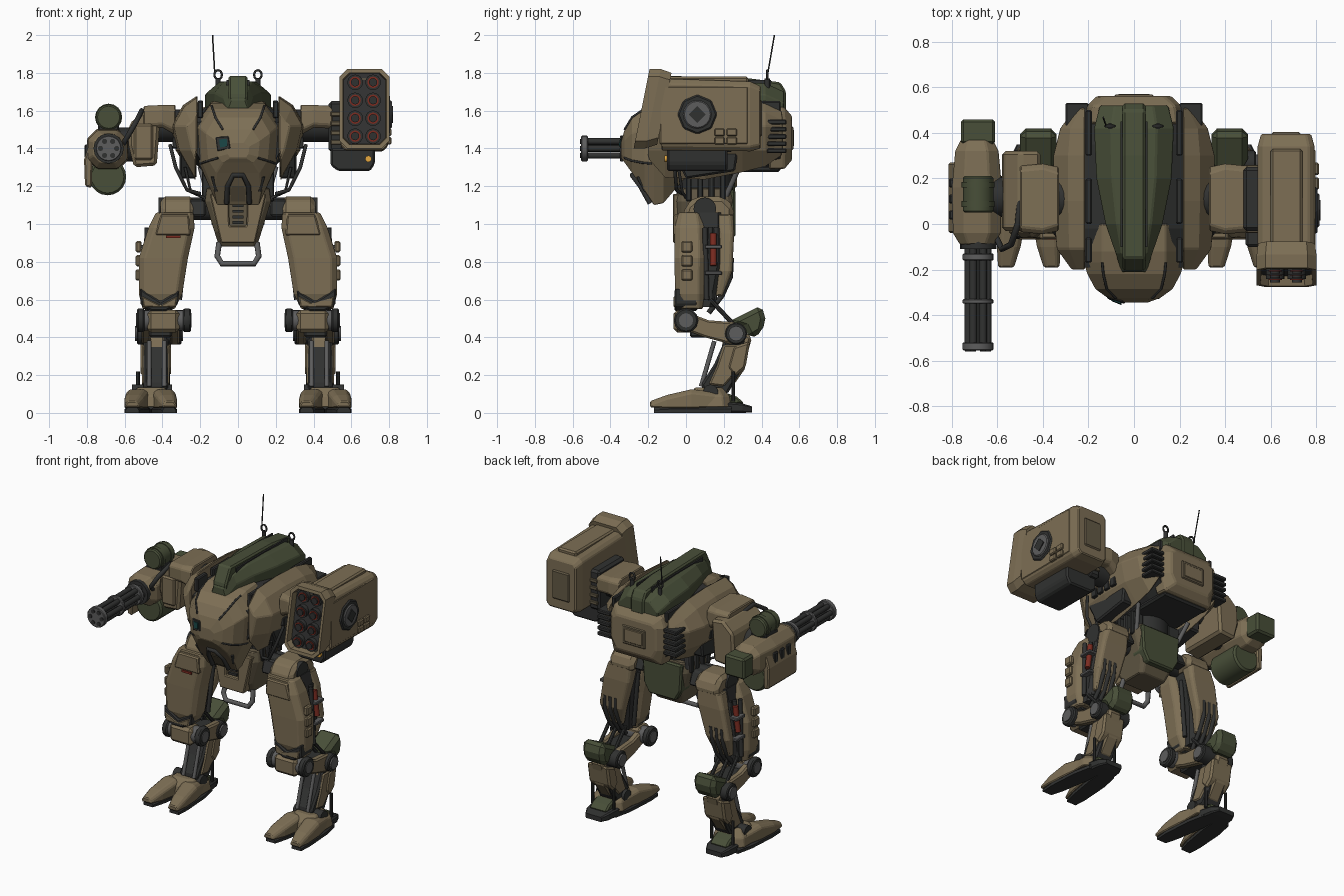
import bpy, bmesh, math
from mathutils import Vector, Matrix

COL = dict(tan=(.205, .158, .09), green=(.065, .078, .04), dark=(.03, .031, .03), steel=(.11, .11, .11),
           red=(.2, .025, .015), amber=(.8, .4, .05), glass=(.01, .06, .06), olive=(.125, .1, .06))
MAT = {}
for k, c in COL.items():
    MAT[k] = bpy.data.materials.new(k)
    MAT[k].diffuse_color = (*c, 1)

def finish(bm, name, mat, bev=0, mirror=False, smooth=False):
    bmesh.ops.recalc_face_normals(bm, faces=bm.faces)
    me = bpy.data.meshes.new(name)
    bm.to_mesh(me)
    bm.free()
    if smooth:
        me.polygons.foreach_set("use_smooth", [True] * len(me.polygons))
        me.set_sharp_from_angle(angle=.7)
    ob = bpy.data.objects.new(name, me)
    bpy.context.collection.objects.link(ob)
    me.materials.append(MAT[mat])
    if bev:
        m = ob.modifiers.new("bevel", 'BEVEL')
        m.width, m.segments, m.limit_method = bev, 1, 'ANGLE'
    if mirror:
        ob.modifiers.new("mirror", 'MIRROR').use_mirror_merge = False
    return ob

def loft(name, rings, mat, bev=0, mirror=False):
    bm = bmesh.new()
    vs = [[bm.verts.new(p) for p in r] for r in rings]
    n = len(vs[0])
    for a, b in zip(vs, vs[1:]):
        for i in range(n):
            bm.faces.new((a[i], a[(i + 1) % n], b[(i + 1) % n], b[i]))
    bm.faces.new(vs[0])
    bm.faces.new(vs[-1])
    return finish(bm, name, mat, bev, mirror)

def put(axis, a, u, v):
    return {'x': (a, u, v), 'y': (u, a, v), 'z': (u, v, a)}[axis]

def slab(name, prof, axis, a, b, mat, bev=.01, mirror=False):
    return loft(name, [[put(axis, t, *p) for p in prof] for t in (a, b)], mat, bev, mirror)

def octo(axis, a, cu, cv, hu, hv, c=.35):
    k = min(hu, hv) * c
    return [put(axis, a, cu + u, cv + v) for u, v in ((-hu + k, -hv), (hu - k, -hv), (hu, -hv + k), (hu, hv - k),
            (hu - k, hv), (-hu + k, hv), (-hu, hv - k), (-hu, -hv + k))]

def octloft(name, axis, rows, mat, mirror=False, c=.35, bev=0):
    return loft(name, [octo(axis, *r, c) for r in rows], mat, bev, mirror)

def sym(half, y):
    return [(x, y, z) for x, z in half] + [(-x, y, z) for x, z in reversed(half)]

def boxes(name, items, mat, bev=.005, mirror=False):
    bm = bmesh.new()
    for x0, x1, y0, y1, z0, z1 in items:
        bmesh.ops.create_cube(bm, size=1, matrix=Matrix.Translation(((x0 + x1) / 2, (y0 + y1) / 2, (z0 + z1) / 2))
                              @ Matrix.Diagonal((x1 - x0, y1 - y0, z1 - z0, 1)))
    return finish(bm, name, mat, bev, mirror)

def rods(name, items, mat, n=16, mirror=False, bev=0):
    bm = bmesh.new()
    for p, q, r in items:
        p, q = Vector(p), Vector(q)
        m = Matrix.Translation((p + q) / 2) @ (q - p).to_track_quat('Z', 'Y').to_matrix().to_4x4()
        bmesh.ops.create_cone(bm, cap_ends=True, segments=n, radius1=r, radius2=r, depth=(q - p).length, matrix=m)
    return finish(bm, name, mat, bev, mirror, n > 8)

def tube(name, pts, r, mat, mirror=False, cyclic=False):
    cu = bpy.data.curves.new(name, 'CURVE')
    cu.dimensions, cu.bevel_depth, cu.bevel_resolution, cu.use_fill_caps = '3D', r, 2, True
    s = cu.splines.new('POLY')
    s.points.add(len(pts) - 1)
    for p, c in zip(s.points, pts):
        p.co = (*c, 1)
    s.use_cyclic_u = cyclic
    cu.materials.append(MAT[mat])
    ob = bpy.data.objects.new(name, cu)
    bpy.context.collection.objects.link(ob)
    if mirror:
        ob.modifiers.new("mirror", 'MIRROR')

# --- torso: dark core, nose shell, side armour, rear plate
loft("torso_core", [sym([(.13, zt), (.22, zt - .05), (w, 1.5), (w - .02, 1.38), (.15, zb)], y) for y, zt, w, zb in
     ((-.19, 1.58, .24, 1.24), (-.02, 1.64, .3, 1.27), (.35, 1.64, .3, 1.29), (.5, 1.6, .25, 1.3))], "dark")
loft("nose_shell", [sym([(a, b), (c, d), (c * .93, e), (f, g)], y) for y, a, b, c, d, e, f, g in
     ((-.345, .03, 1.43, .06, 1.41, 1.37, .04, 1.35), (-.325, .075, 1.5, .115, 1.44, 1.355, .08, 1.325),
      (-.285, .12, 1.565, .17, 1.48, 1.34, .115, 1.27), (-.22, .135, 1.61, .205, 1.51, 1.325, .125, 1.175),
      (-.17, .14, 1.625, .22, 1.52, 1.32, .11, 1.1), (-.12, .14, 1.64, .225, 1.53, 1.32, .11, 1.11),
      (.0, .14, 1.65, .21, 1.53, 1.33, .1, 1.25))], "tan", .005)
loft("side_armour", [[(x, y, z) for x, z in zip((.215, .215, a, b, b - .03, .225), (1.4, t, t - .05, 1.52, 1.39, l))]
     for y, a, b, t, l in ((-.2, .25, .275, 1.59, 1.34), (-.11, .285, .34, 1.67, 1.24), (.1, .29, .36, 1.68, 1.23),
     (.3, .29, .355, 1.67, 1.27), (.42, .28, .325, 1.64, 1.3), (.51, .235, .26, 1.6, 1.36))], "tan", .007, True)
loft("rear_plate", [sym([(a, 1.62 - d), (b, 1.55), (b, 1.4), (a, 1.29 + d)], y) for y, a, b, d in
     ((.44, .19, .22, 0), (.52, .18, .205, 0), (.562, .13, .165, .05))], "tan", .008)
boxes("rear_hatch", [(-.09, .09, .55, .568, 1.39, 1.52)], "olive", .008)
boxes("rear_hatch_panel", [(-.07, .07, .56, .572, 1.41, 1.5)], "tan", .004)
boxes("rear_louvers", [(.2, .3, .43, .532, 1.375 + i * .038, 1.4 + i * .038) for i in range(5)], "dark", .005, True)
boxes("belly_plate", [(-.17, .17, .1, .5, 1.275, 1.31)], "dark", .012)
slab("side_intake", [(-.08, 1.4), (.28, 1.42), (.26, 1.28), (.0, 1.24)], 'x', .22, .31, "dark", .01, True)

# nose details
boxes("side_vents", [(.3, .347, .0 + i * .06, .045 + i * .06, 1.4, 1.46) for i in range(4)], "dark", .004, True)
loft("cockpit_window_frame", [[(-.12, y + .02, 1.46), (-.05, y, 1.465), (-.04, y - .006, 1.4), (-.11, y + .012, 1.385)] for y in (-.345, -.29)], "dark", .004)
loft("cockpit_window", [[(-.1, y + .015, 1.448), (-.06, y, 1.45), (-.055, y - .006, 1.412), (-.095, y + .01, 1.405)] for y in (-.35, -.3)], "glass")
arch = [(-.06, -.19, 1.11), (-.055, -.24, 1.2), (-.025, -.285, 1.26), (.025, -.285, 1.26), (.055, -.24, 1.2), (.06, -.19, 1.11)]
tube("chin_arch", arch, .014, "dark")
loft("chin_plate", [[(-.04, y - .19, 1.12), (.04, y - .19, 1.12), (.035, y - .243, 1.2), (-.035, y - .243, 1.2)]
     for y in (0, .05)], "olive")
tube("nose_seam", [(.2, -.18, 1.32), (.185, -.235, 1.325), (.155, -.287, 1.335), (.105, -.325, 1.35)], .006, "dark", True)
tube("nose_slits", [(.115, -.215, 1.175), (.135, -.255, 1.25)], .009, "dark", True)
tube("canopy_seam", [(.14, -.17, 1.625), (.135, -.22, 1.61), (.12, -.285, 1.565), (.08, -.325, 1.5)], .006, "dark", True)

# --- green spine on the roof: tapering fins, dark grooves, central ridge
loft("spine_fins", [sym([(t, z), (b, z - .06), (b, 1.6)], y) for y, t, b, z in
     ((-.21, .04, .055, 1.66), (-.13, .055, .08, 1.73), (.0, .075, .125, 1.755), (.2, .095, .165, 1.755),
      (.42, .1, .175, 1.745), (.52, .085, .15, 1.7))], "green", .006)
slab("spine_ridge", [(-.2, 1.6), (-.205, 1.68), (-.15, 1.785), (.3, 1.775), (.5, 1.75), (.53, 1.7), (.53, 1.6)], 'x', -.05, .05, "green")
boxes("spine_grooves", [(.05, .06, -.1, .45, 1.7, 1.762)], "dark", 0, True)
boxes("roof_bars", [(.185, .215, -.17, -.06, 1.56, 1.65), (.185, .212, .0, .2, 1.6, 1.655), (.185, .212, .3, .5, 1.58, 1.65)], "dark", .006, True)
tube("lifting_ring", [(.105 + .02 * math.cos(i * math.pi / 6), .43, 1.79 + .024 * math.sin(i * math.pi / 6)) for i in range(12)],
     .006, "dark", True, True)
rods("ring_base", [((.105, .43, 1.7), (.105, .43, 1.77), .014)], "dark", 10, True)
rods("antenna", [((-.122, .43, 1.78), (-.135, .468, 2.0), .004)], "dark", 6)

# --- waist and pelvis
rods("waist_ring", [((0, .1, 1.16), (0, .1, 1.29), .15)], "dark", 20)
boxes("waist_ribs", [(.1, .19, .0 + i * .06, .03 + i * .06, 1.12, 1.28) for i in range(4)], "dark", .006, True)
rods("waist_pistons", [((.15, .2, 1.12), (.2, .28, 1.3), .014)], "steel", 10, True)
octloft("pelvis", 'z', [(.88, 0, .1, .1, .09), (.96, 0, .1, .125, .14), (1.12, 0, .1, .175, .15), (1.19, 0, .1, .165, .145)], "olive", c=.2, bev=.006)
slab("pelvis_front_plate", [(-.15, 1.16), (-.05, 1.16), (-.045, .99), (.045, .99), (.05, 1.16), (.15, 1.16), (.09, .9), (-.09, .9)],
     'y', -.07, .02, "tan", .006)
boxes("pelvis_grille", [(-.03, .03, -.06, .02, 1.0 + i * .03, 1.015 + i * .03) for i in range(4)], "dark", 0)
slab("pelvis_rear_box", [(-.15, 1.18), (.15, 1.18), (.14, 1.0), (.1, .93), (-.1, .93), (-.14, 1.0)], 'y', .15, .262, "green", .01)
tube("pelvis_loop", [(-.1, .02, .9), (-.11, .0, .83), (-.085, -.01, .79), (.085, -.01, .79), (.11, .0, .83), (.1, .02, .9)], .016, "steel")
rods("hip_axle", [((.1, .1, 1.08), (.42, .1, 1.08), .06)], "dark", 16, True)
tube("waist_hose", [(.2, -.02, 1.16), (.27, -.05, 1.18), (.33, -.06, 1.3), (.36, -.02, 1.42)], .01, "dark", True)
tube("waist_hose_inner", [(.18, .0, 1.14), (.25, -.02, 1.17), (.28, -.04, 1.3)], .008, "dark", True)

# --- legs
slab("hip_cap", [(-.02, 1.03), (.0, 1.1), (.05, 1.145), (.2, 1.145), (.255, 1.09), (.25, 1.02)], 'x', .23, .41, "tan", .025, True)
slab("hip_bracket", [(.0, 1.04), (.03, 1.13), (.18, 1.13), (.22, 1.04)], 'x', .17, .26, "dark", .01, True)
octloft("thigh_front", 'z', [(1.06, .335, .02, .1, .06), (.98, .352, .02, .122, .08), (.82, .395, .02, .13, .082),
        (.63, .41, .02, .115, .077), (.55, .42, .03, .085, .06)], "tan", True, .4, .006)
octloft("thigh_rear", 'z', [(1.05, .335, .2, .09, .05), (.95, .355, .215, .1, .04), (.75, .4, .21, .09, .035),
        (.62, .41, .175, .06, .02)], "tan", True, .4, .006)
octloft("thigh_core", 'z', [(1.06, .34, .1, .085, .1), (.8, .395, .1, .09, .1), (.56, .415, .07, .07, .08)], "dark", True)
slab("thigh_top_plate", [(.26, 1.05), (.41, 1.05), (.44, .94), (.25, .94)], 'y', -.066, .0, "tan", .008, True)
slab("thigh_knee_guard", [(.31, .65), (.41, .59), (.52, .66), (.515, .57), (.46, .54), (.38, .54), (.32, .57)], 'y', -.062, .06, "dark", .008, True)
slab("thigh_lower_plate", [(.32, .62), (.41, .57), (.51, .62), (.5, .56), (.33, .56)], 'y', -.067, .05, "tan", .006, True)
boxes("thigh_pouches", [(.51, .542, -.025, .035, .7 + i * .075, .76 + i * .075) for i in range(3)], "tan", .008, True)
rods("thigh_pistons", [((.48 - .02 * i, .1 + .03 * i, .98), (.495 - .02 * i, .11 + .02 * i, .6), .014) for i in range(3)]
     + [((.27, .13, .98), (.31, .12, .6), .014)], "dark", 10, True)
rods("thigh_piston_sleeves", [((.475, .145, .95), (.495, .145, .78), .018)], "red", 10, True)
boxes("thigh_clamps", [(.46, .52, .1, .19, z, z + .02) for z in (.73, .87)], "steel", .004, True)
boxes("thigh_stripe", [(-.38, -.305, -.069, -.05, .925, .94)], "red", 0)
for i, x in enumerate((.36, .4, .44)):
    tube("thigh_cable", [(x, .24, .82), (x + .005, .235, .72), (x + .005, .19, .62), (x + .01, .12, .53)], .014, "dark", True)

rods("knee_axle", [((.26, .0, .49), (.53, .0, .49), .055)], "steel", 16, True, .006)
boxes("knee_housing", [(.31, .48, -.065, .05, .425, .545)], "tan", .02, True)
rods("knee_hubs", [((.25, 0, .49), (.29, 0, .49), .065), ((.495, 0, .49), (.535, 0, .49), .065)], "dark", 12, True, .008)
rods("knee_hub_cores", [((.245, 0, .49), (.54, 0, .49), .038)], "steel", 12, True)
for side, xa, xb in (("outer", .46, .51), ("inner", .31, .36)):
    slab("knee_link_" + side, [(-.02, .46), (.04, .52), (.12, .49), (.26, .48), (.31, .42), (.25, .36), (.1, .4), (.02, .43)],
         'x', xa, xb, "tan", .01, True)
boxes("knee_link_core", [(.35, .47, .02, .27, .4, .475)], "dark", .01, True)
rods("knee_struts", [((x, .11, .62), (x, .25, .47), .012) for x in (.36, .42, .48)], "dark", 8, True)
rods("hock_axle", [((.3, .265, .42), (.535, .265, .42), .058)], "dark", 16, True, .006)
rods("hock_hubs", [((.53, .265, .42), (.545, .265, .42), .04), ((.29, .265, .42), (.3, .265, .42), .04)], "steel", 12, True)
slab("hock_cap", [(.22, .48), (.28, .51), (.4, .57), (.42, .5), (.405, .43), (.34, .39), (.31, .45)], 'x', .34, .5, "green", .025, True)
slab("shin", [(.2, .4), (.26, .46), (.35, .4), (.33, .33), (.31, .23), (.24, .13), (.13, .11), (.1, .17), (.17, .26)], 'x', .385, .485, "tan", .015, True)
slab("shin_frame", [(.22, .42), (.31, .4), (.3, .24), (.22, .1), (.1, .1), (.08, .15), (.15, .26)], 'x', .37, .5, "dark", .012, True)
slab("shin_side_plates", [(.2, .36), (.29, .36), (.27, .22), (.2, .14), (.12, .15), (.16, .24)], 'x', .362, .508, "tan", .008, True)
slab("shin_guard", [(.25, .35), (.34, .38), (.315, .24), (.26, .19), (.22, .24)], 'x', .355, .515, "tan", .012, True)
rods("shin_pistons", [((x, .15, .38), (x, .08, .14), .012) for x in (.39, .47)], "steel", 10, True)
rods("heel_pistons", [((x, .25, .22), (x, .25, .06), .01) for x in (.37, .53)], "dark", 8, True)

# feet with two splayed toes
rods("ankle_axle", [((.35, .13, .11), (.56, .13, .11), .04)], "dark", 14, True)
octloft("foot_block", 'z', [(.03, .46, .12, .12, .12), (.09, .46, .12, .11, .11), (.135, .46, .12, .07, .07)], "tan", True, bev=.005)
def toe(rows):
    return [[(.462 + cx + sx * hx, y, z) for sx, z in ((-1, z0), (1, z0), (1, z1 - .02), (.6, z1), (-.6, z1), (-1, z1 - .02))]
            for y, cx, hx, z0, z1 in rows]
for side, s in (("inner", -1), ("outer", 1)):
    loft("toe_" + side, toe([(y, s * cx, *r) for y, cx, *r in ((-.19, .1, .035, .03, .062), (-.1, .088, .052, .025, .095),
         (.03, .072, .06, .025, .125), (.16, .058, .05, .03, .11))]), "tan", .006, True)
    loft("toe_sole_" + side, toe([(y, s * cx, *r) for y, cx, *r in ((-.17, .098, .035, 0, .035), (-.08, .088, .05, 0, .04),
         (.12, .065, .06, 0, .04), (.24, .05, .05, 0, .04))]), "dark", 0, True)
octloft("heel", 'y', [(.2, .455, .03, .1, .03), (.3, .455, .025, .085, .025), (.35, .455, .018, .06, .016)], "dark", True)
slab("heel_plate", [(.2, .11), (.27, .085), (.31, .05), (.2, .04)], 'x', .39, .52, "green", .01, True)

# --- shoulders
octloft("shoulder_block", 'x', [(.33, .11, 1.55, .14, .08), (.4, .11, 1.57, .155, .06), (.5, .11, 1.565, .145, .06)], "tan", True, bev=.006)
rods("shoulder_axle", [((.3, .11, 1.52), (.5, .11, 1.52), .085)], "dark", 16, True)

# --- missile pod arm
boxes("pod_mount", [(.48, .56, -.03, .25, 1.38, 1.65)], "dark", .015)
boxes("pod_mount_ribs", [(.49, .56, -.04, .26, 1.42 + i * .05, 1.445 + i * .05) for i in range(4)], "olive", .004)
octloft("pod_body", 'y', [(-.13, .668, 1.58, .125, .19), (.34, .668, 1.57, .125, .185), (.395, .668, 1.565, .11, .165)], "tan", c=.2, bev=.006)
def rim(dy, hx, hz):
    return [(x, -.235 + dy + (z - 1.61) * .2, z) for x, _, z in octo('y', 0, .67, 1.61, hx, hz, .3)]
loft("pod_front_frame", [rim(.12, .125, .19), rim(.06, .132, .21), rim(0, .132, .21), rim(0, .115, .19), rim(.05, .11, .185)], "tan")
loft("pod_front_panel", [rim(.044, .113, .187), rim(.052, .113, .187)], "dark")
tubes = [(x, -.235 + (z - 1.61) * .2, z) for x in (.62, .715) for z in (1.465, 1.56, 1.655, 1.75)]
rods("missile_tubes", [((x, y + .022, z), (x, y + .07, z), .041) for x, y, z in tubes], "dark", 16)
rods("missile_bores", [((x, y + .018, z), (x, y + .05, z), .03) for x, y, z in tubes], "red", 16)
rods("missile_tips", [((x, y + .008, z), (x, y + .05, z), .022) for x, y, z in tubes], "dark", 12)
boxes("pod_top_lid", [(.6, .74, -.16, .33, 1.74, 1.78)], "tan", .01)
boxes("pod_side_panel", [(.78, .797, -.14, .33, 1.42, 1.73)], "tan", .008)
rods("pod_hub", [((.78, .06, 1.58), (.806, .06, 1.58), .105)], "dark", 8, bev=.008)
rods("pod_hub_ring", [((.79, .06, 1.58), (.814, .06, 1.58), .075)], "steel", 16, bev=.006)
rods("pod_hub_core", [((.79, .06, 1.58), (.82, .06, 1.58), .045)], "dark", 4)
boxes("pod_pouches", [(.785, .812, .15 + i * .065, .205 + i * .065, 1.42 + j * .045, 1.46 + j * .045) for i in (0, 1) for j in (0, 1)], "tan", .006)
boxes("pod_rear_panel", [(.6, .735, .38, .403, 1.46, 1.66)], "olive", .01)
slab("pod_under_unit", [(.49, 1.4), (.49, 1.31), (.53, 1.28), (.7, 1.28), (.725, 1.32), (.725, 1.4)], 'y', -.1, .22, "dark", .01)
rods("pod_lamp", [((.69, -.115, 1.345), (.69, -.08, 1.345), .017)], "amber", 12)

# --- gun arm
slab("upper_arm", [(-.41, 1.59), (-.43, 1.31), (-.55, 1.3), (-.58, 1.42), (-.575, 1.53), (-.5, 1.6)], 'y', -.03, .32, "tan", .015)
boxes("upper_arm_panel", [(-.55, -.45, -.045, .0, 1.34, 1.53)], "tan", .01)
rods("elbow_axle", [((-.64, .12, 1.42), (-.54, .12, 1.42), .09)], "dark", 16)
tube("arm_hose", [(-.5, .1, 1.58), (-.51, .0, 1.6), (-.54, -.09, 1.54), (-.58, -.11, 1.47), (-.61, -.05, 1.42)], .014, "dark")
octloft("gun_body", 'y', [(-.09, -.69, 1.4, .075, .075), (-.04, -.69, 1.395, .105, .1), (.16, -.69, 1.395, .11, .11),
        (.32, -.69, 1.395, .095, .1), (.37, -.69, 1.395, .07, .07)], "tan", c=.5, bev=.006)
slab("gun_outer_shield", [(-.74, 1.46), (-.79, 1.42), (-.815, 1.34), (-.81, 1.2), (-.775, 1.19), (-.77, 1.33)], 'y', -.04, .27, "tan", .008)
boxes("gun_side_ribs", [(-.813, -.78, .02 + i * .07, .06 + i * .07, 1.35, 1.42) for i in range(3)], "dark", .006)
boxes("gun_rear_box", [(-.76, -.61, .35, .46, 1.32, 1.46)], "green", .012)
rods("upper_drum", [((-.685, .05, 1.565), (-.685, .21, 1.565), .067)], "green", 16, bev=.008)
rods("upper_drum_bands", [((-.685, y, 1.565), (-.685, y + .025, 1.565), .072) for y in (.075, .16)], "green", 16)
rods("lower_drum", [((-.69, .02, 1.25), (-.69, .26, 1.25), .098)], "green", 20, bev=.012)
boxes("drum_saddles", [(-.74, -.63, .06, .2, 1.47, 1.54), (-.75, -.63, .04, .24, 1.28, 1.34)], "dark", .008)
ring = [(-.685 + .043 * math.cos(i * math.pi / 3), 1.4 + .043 * math.sin(i * math.pi / 3)) for i in range(6)]
rods("gun_barrels", [((x, -.55, z), (x, -.05, z), .017) for x, z in ring] + [((-.685, -.53, 1.4), (-.685, -.05, 1.4), .02)], "dark", 12)
rods("barrel_clamps", [((-.685, y, 1.4), (-.685, y + w, 1.4), .068) for y, w in ((-.555, .035), (-.35, .02), (-.16, .03))], "steel", 20, bev=.004)
rods("barrel_muzzles", [((x, -.56, z), (x, -.54, z), .014) for x, z in ring], "dark", 10)
rods("gun_collar", [((-.685, -.11, 1.4), (-.685, -.06, 1.4), .08)], "dark", 16)
